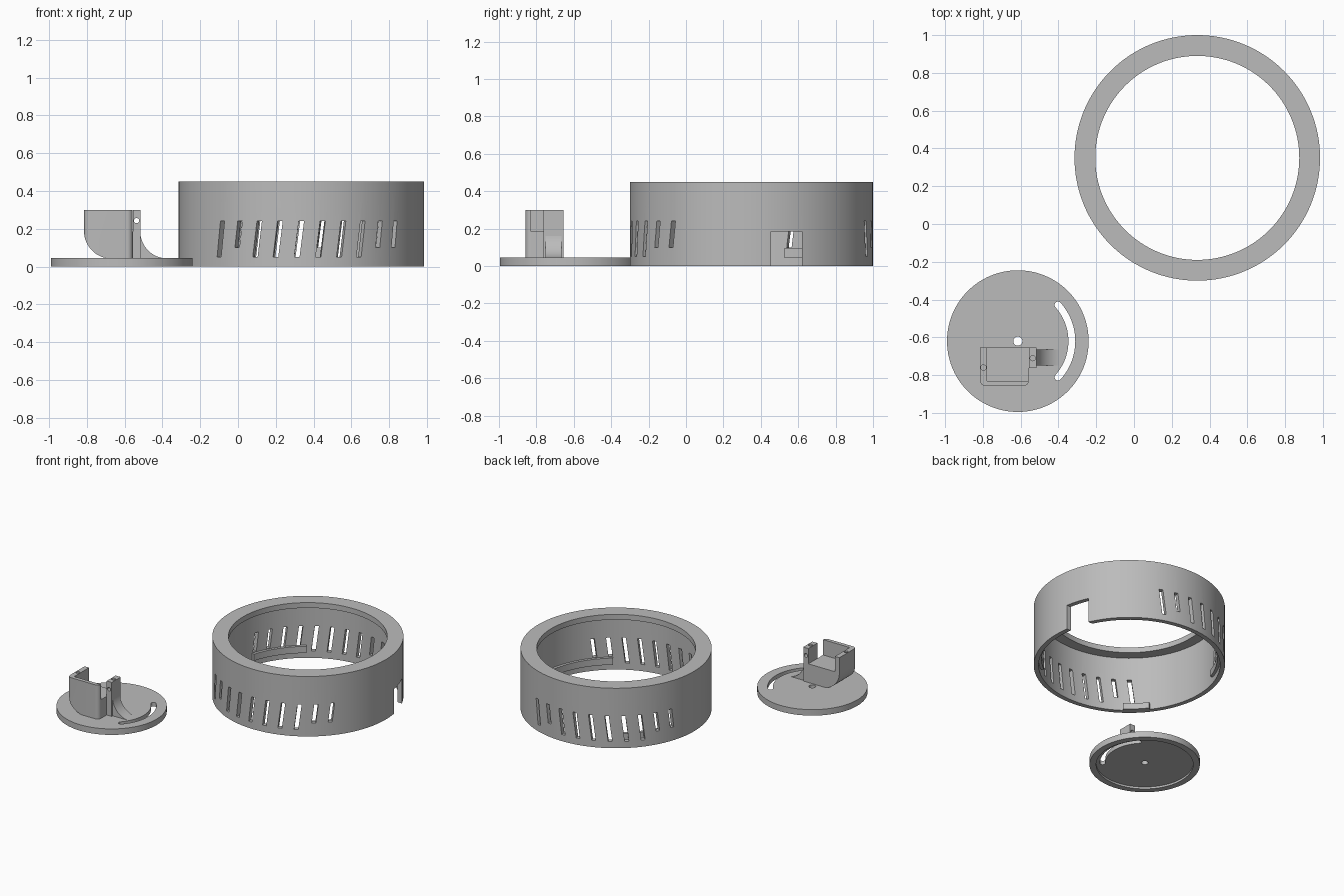
import bpy, bmesh, math
from mathutils import Matrix, Vector

if "Cube" in bpy.data.objects:
    bpy.data.objects.remove(bpy.data.objects["Cube"])

grey = bpy.data.materials.new("light grey plastic")
grey.diffuse_color = (0.5, 0.5, 0.5, 1)
grey.use_nodes = True
grey.node_tree.nodes["Principled BSDF"].inputs["Base Color"].default_value = grey.diffuse_color
RING = Vector((0.335, 0.35, 0))
DISK = Vector((-0.615, -0.62, 0))


def finish(name, bm, smooth=True):
    bmesh.ops.recalc_face_normals(bm, faces=bm.faces[:])
    me = bpy.data.meshes.new(name)
    bm.to_mesh(me)
    bm.free()
    ob = bpy.data.objects.new(name, me)
    bpy.context.collection.objects.link(ob)
    me.materials.append(grey)
    return ob


def prism(bm, pts, vec):
    """Extrude a closed outline of 3D points along vec."""
    n = len(pts)
    a = [bm.verts.new(p) for p in pts]
    b = [bm.verts.new(Vector(p) + Vector(vec)) for p in pts]
    bm.faces.new(a)
    bm.faces.new(b[::-1])
    for i in range(n):
        bm.faces.new((a[i], b[i], b[(i + 1) % n], a[(i + 1) % n]))


def box(bm, x0, x1, y0, y1, z0, z1):
    prism(bm, [(x0, y0, z0), (x1, y0, z0), (x1, y1, z0), (x0, y1, z0)], (0, 0, z1 - z0))


def arc(cx, cy, r, a0, a1, n):
    return [(cx + r * math.cos(math.radians(a0 + (a1 - a0) * i / n)),
             cy + r * math.sin(math.radians(a0 + (a1 - a0) * i / n))) for i in range(n + 1)]


def hole(bm, x, y, r, z0, z1, n=24):
    prism(bm, [(px, py, z0) for px, py in arc(x, y, r, 0, 360, n)[:-1]], (0, 0, z1 - z0))


def sector(bm, c, r0, r1, a0, a1, z0, z1, n=16):
    """Curved block; angles run from the front towards the right."""
    pts = arc(c.x, c.y, r0, a0 - 90, a1 - 90, n) + arc(c.x, c.y, r1, a1 - 90, a0 - 90, n)
    prism(bm, [(x, y, z0) for x, y in pts], (0, 0, z1 - z0))


def lathe(bm, c, profile, n=128):
    rings = [[bm.verts.new((c.x + r * math.cos(math.tau * i / n),
                            c.y + r * math.sin(math.tau * i / n), z)) for i in range(n)]
             for r, z in profile]
    for k, ring in enumerate(rings):
        nxt = rings[(k + 1) % len(rings)]
        for i in range(n):
            j = (i + 1) % n
            bm.faces.new((ring[i], ring[j], nxt[j], nxt[i]))


def cut(ob, bm):
    cutter = finish("cutter", bm)
    mod = ob.modifiers.new("cut", 'BOOLEAN')
    mod.operation, mod.solver, mod.object = 'DIFFERENCE', 'EXACT', cutter
    bpy.context.view_layer.objects.active = ob
    bpy.ops.object.modifier_apply(modifier=mod.name)
    bpy.data.objects.remove(cutter)


def smooth(ob):
    bpy.ops.object.select_all(action='DESELECT')
    ob.select_set(True)
    bpy.context.view_layer.objects.active = ob
    bpy.ops.object.shade_smooth_by_angle(angle=math.radians(30))


# Ring shell with an inward lip at the top
bm = bmesh.new()
lathe(bm, RING, [(0.65, 0), (0.65, 0.45), (0.54, 0.45), (0.54, 0.41), (0.617, 0.41), (0.617, 0)])
shell = finish("ring_shell", bm)

# Leaning vent slots on two opposite sides, and the cable notch
bm = bmesh.new()
for start, lean in ((-41, 0.012), (160.4, -0.012)):
    for k in range(10):
        ang = start + 10 * k
        z0 = 0.1 if round(ang) in (-31, 39, 49, 170, 240, 250) else 0.05
        rot = Matrix.Translation(RING) @ Matrix.Rotation(math.radians(ang), 4, 'Z')
        w, low = 0.014, lean * (z0 - 0.145) / 0.095
        pts = [(low - w, z0), (low + w, z0), (lean + w, 0.24), (lean - w, 0.24)]
        prism(bm, [rot @ Vector((x, -0.7, z)) for x, z in pts], rot.to_3x3() @ Vector((0, 0.14, 0)))
box(bm, 0.75, 1.1, 0.455, 0.62, -0.1, 0.185)
cut(shell, bm)
smooth(shell)

# Locking ledges inside the lower wall
for name, a0, a1, z0, z1 in (("right_ledge", 37, 98, 0.045, 0.095),
                             ("left_ledge", 216, 253, 0.045, 0.095),
                             ("front_stop", 307, 324, 0.0, 0.045)):
    bm = bmesh.new()
    sector(bm, RING, 0.597, 0.62, a0, a1, z0, z1)
    smooth(finish(name, bm))

# Round base plate, recessed below, with centre hole and curved slot
bm = bmesh.new()
hole(bm, DISK.x, DISK.y, 0.375, 0, 0.045, 96)
plate = finish("base_plate", bm)
bm = bmesh.new()
hole(bm, DISK.x, DISK.y, 0.33, -0.1, 0.015, 96)
cut(plate, bm)
bm = bmesh.new()
hole(bm, DISK.x, DISK.y, 0.024, -0.1, 0.1)
pts = arc(DISK.x, DISK.y, 0.304, -42, 42, 24)
for ang, r in ((42, 0.286), (-42, 0.286)):
    c = arc(DISK.x, DISK.y, r, ang, ang, 1)[0]
    if ang > 0:
        pts += arc(*c, 0.018, 42, 222, 8)[1:-1] + arc(DISK.x, DISK.y, 0.268, 42, -42, 24)
    else:
        pts += arc(*c, 0.018, 138, 318, 8)[1:-1]
prism(bm, [(x, y, -0.1) for x, y in pts], (0, 0, 0.3))
cut(plate, bm)
smooth(plate)

# Holder with a rounded lower left side and an open tray on top
bm = bmesh.new()
pts = [(-0.557, 0.04), (-0.557, 0.3), (-0.815, 0.3)] + arc(-0.67, 0.187, 0.145, 180, 270, 16) + [(-0.67, 0.04)]
prism(bm, [(x, -0.858, z) for x, z in pts], (0, 0.203, 0))
holder = finish("holder_body", bm)
bm = bmesh.new()
box(bm, -0.778, -0.4, -0.83, -0.5, 0.185, 0.5)
hole(bm, -0.797, -0.76, 0.014, 0.2, 0.5)
cut(holder, bm)
# Rounded vertical corners at the front
for cx, a0, sx in ((-0.785, 180, -1), (-0.587, 270, 1)):
    bm = bmesh.new()
    corner = [(cx + sx * 0.04, -0.868)] + arc(cx, -0.828, 0.03, a0, a0 + 90, 8)
    if sx < 0:
        corner = [(cx - 0.04, -0.828)] + corner[1:] + [(cx, -0.868), corner[0]]
    else:
        corner = corner[1:] + [(cx + 0.04, -0.828), corner[0], (cx, -0.868)]
    prism(bm, [(x, y, 0) for x, y in corner], (0, 0, 0.5))
    cut(holder, bm)
smooth(holder)

# Screw post with one hole down and one hole through
bm = bmesh.new()
box(bm, -0.557, -0.515, -0.762, -0.655, 0.04, 0.3)
post = finish("screw_post", bm)
bm = bmesh.new()
hole(bm, -0.536, -0.71, 0.014, 0.26, 0.5)
cut(post, bm)
bm = bmesh.new()
prism(bm, [(x, -0.9, z) for x, z in arc(-0.537, 0.243, 0.014, 0, 360, 24)[:-1]], (0, 0.4, 0))
cut(post, bm)
smooth(post)

# Hollow curved brace beside the post
bm = bmesh.new()
pts = arc(-0.375, 0.185, 0.142, 180, 265, 16) + [(-0.387, 0.04), (-0.517, 0.04)]
prism(bm, [(x, -0.75, z) for x, z in pts], (0, 0.085, 0))
smooth(finish("curved_brace", bm))
